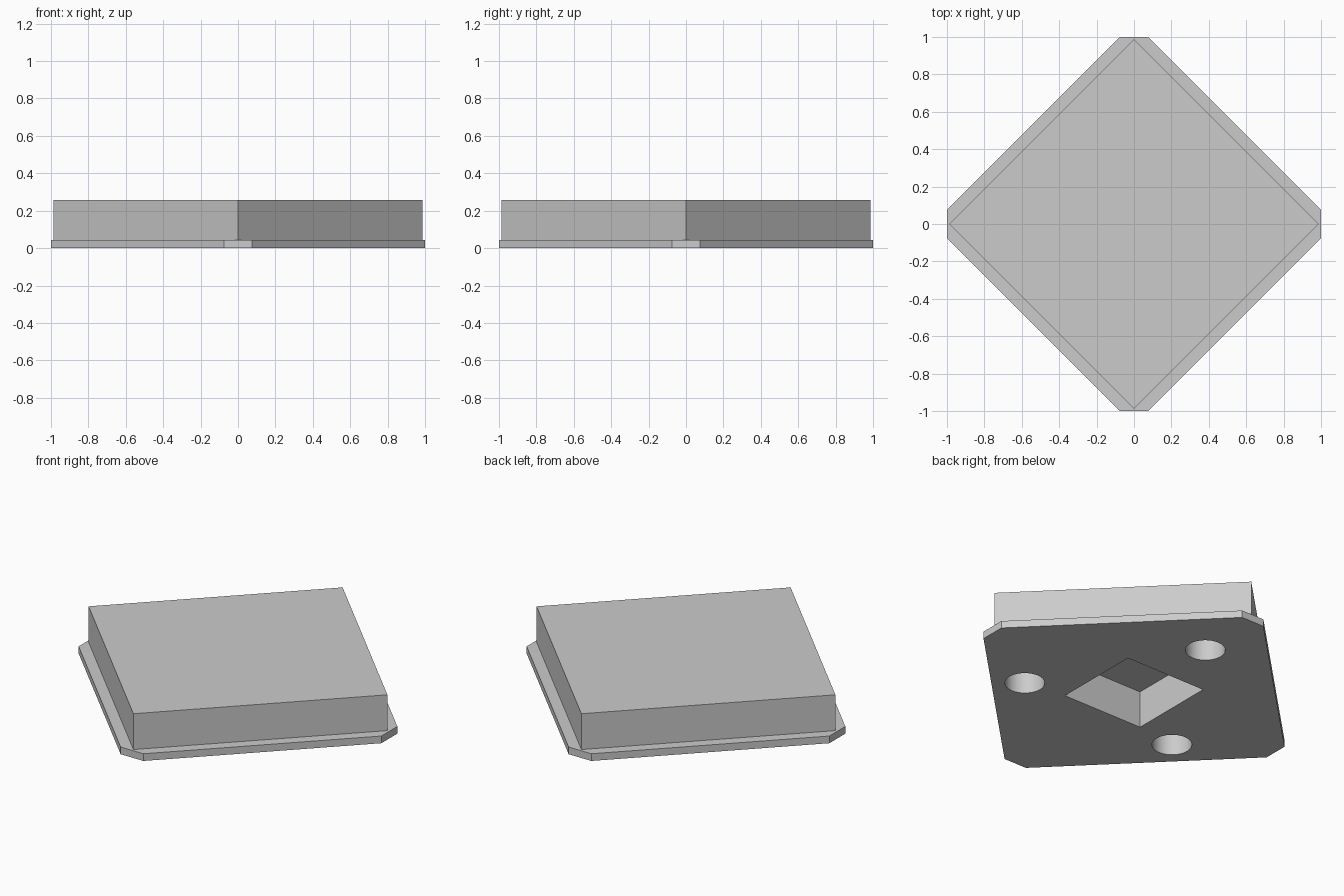
import bpy, bmesh, math

if "Cube" in bpy.data.objects:
    bpy.data.objects.remove(bpy.data.objects["Cube"])

HEIGHT = 0.257       # overall height
PLATE_TOP = 0.043    # top of the thin base plate
POCKET_TOP = 0.22    # ceiling of the recesses underneath

grey = bpy.data.materials.new("plain grey")
grey.diffuse_color = (0.6, 0.6, 0.6, 1)
grey.use_nodes = True
grey.node_tree.nodes["Principled BSDF"].inputs["Base Color"].default_value = grey.diffuse_color


def prism(name, outline, z0, z1):
    """Closed prism from a counter-clockwise outline."""
    bm = bmesh.new()
    face = bm.faces.new([bm.verts.new((x, y, z0)) for x, y in outline])
    up = bmesh.ops.extrude_face_region(bm, geom=[face], use_keep_orig=True)
    for v in up["geom"]:
        if isinstance(v, bmesh.types.BMVert):
            v.co.z = z1
    bmesh.ops.recalc_face_normals(bm, faces=bm.faces)
    mesh = bpy.data.meshes.new(name)
    bm.to_mesh(mesh)
    bm.free()
    mesh.materials.append(grey)
    ob = bpy.data.objects.new(name, mesh)
    bpy.context.collection.objects.link(ob)
    return ob


def ring(radius, sides, cx=0, cy=0, start=0):
    return [(cx + radius * math.cos(start + 2 * math.pi * i / sides),
             cy + radius * math.sin(start + 2 * math.pi * i / sides))
            for i in range(sides)]


def combine(target, tool, operation):
    """Apply a boolean and remove the tool."""
    mod = target.modifiers.new(operation.lower(), 'BOOLEAN')
    mod.operation = operation
    mod.solver = 'EXACT'
    mod.object = tool
    bpy.context.view_layer.objects.active = target
    bpy.ops.object.modifier_apply(modifier=mod.name)
    bpy.data.objects.remove(tool)


# Base plate: square on its corner, with the four tips cut off
c = 0.075
tile = prism("tile_body", [(1, -c), (1, c), (c, 1), (-c, 1),
                           (-1, c), (-1, -c), (-c, -1), (c, -1)], 0, PLATE_TOP)

# Thick square block on the plate
combine(tile, prism("block", ring(0.987, 4), 0.02, HEIGHT), 'UNION')

# Square pocket underneath
s = 0.265
combine(tile, prism("pocket_cutter", [(-s, -s), (s, -s), (s, s), (-s, s)],
                    -0.1, POCKET_TOP), 'DIFFERENCE')

# Three round holes underneath, evenly spaced
for x, y in ring(0.6, 3, start=math.pi / 2):
    combine(tile, prism("hole_cutter", ring(0.108, 48, x, y),
                        -0.1, POCKET_TOP), 'DIFFERENCE')

# Smooth hole walls, sharp edges elsewhere
bpy.ops.object.select_all(action='DESELECT')
tile.select_set(True)
bpy.context.view_layer.objects.active = tile
bpy.ops.object.shade_smooth_by_angle(angle=math.radians(30))
